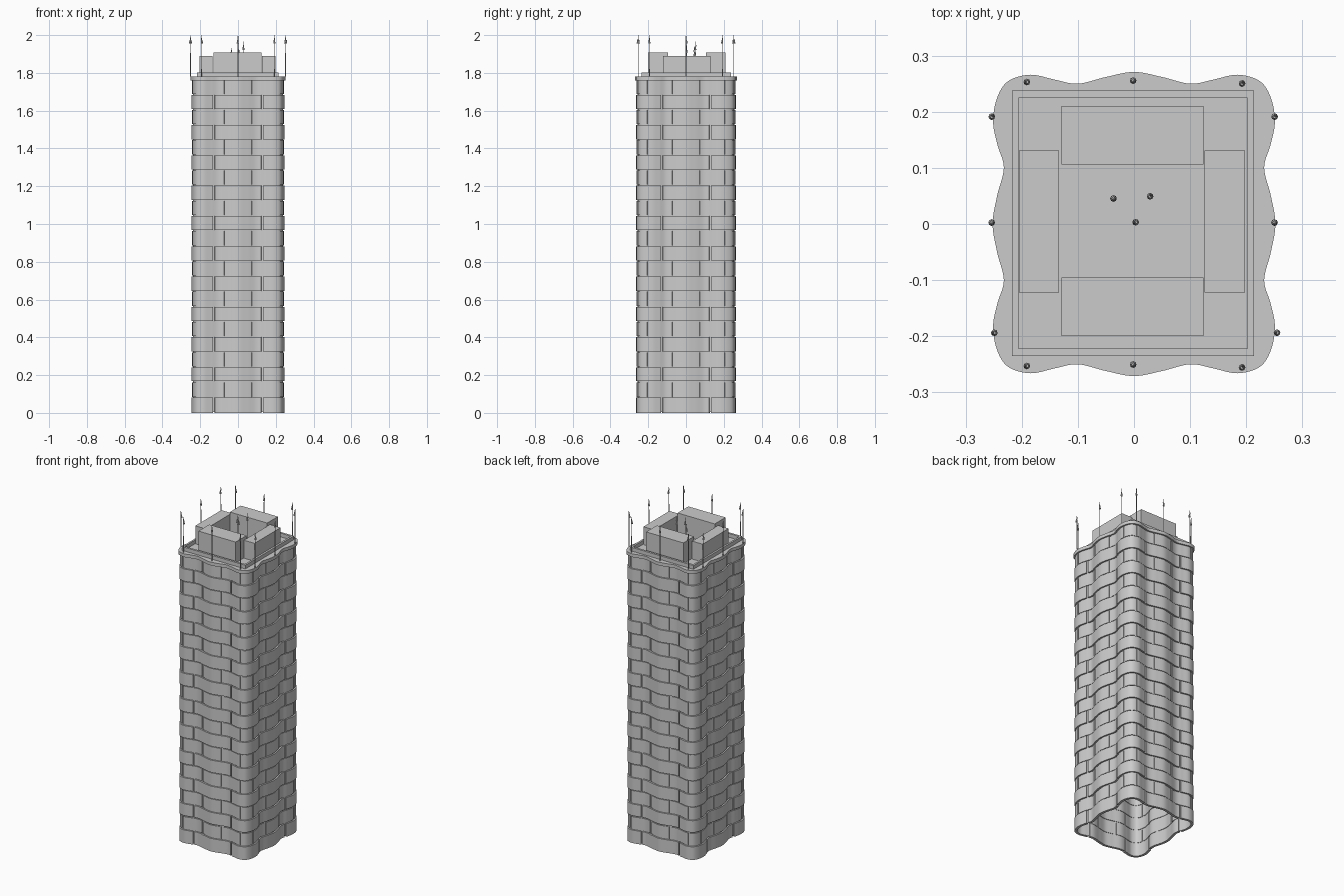
import bpy, bmesh, math
from mathutils import Vector

if "Cube" in bpy.data.objects:
    bpy.data.objects.remove(bpy.data.objects["Cube"])

SUB, ROWS, PITCH = 8, 22, 0.0802
ROOF = 1.78


def finish(bm, name, smooth=True):
    bmesh.ops.recalc_face_normals(bm, faces=bm.faces)
    me = bpy.data.meshes.new(name)
    bm.to_mesh(me)
    bm.free()
    ob = bpy.data.objects.new(name, me)
    bpy.context.collection.objects.link(ob)
    if smooth:
        bpy.ops.object.select_all(action='DESELECT')
        ob.select_set(True)
        bpy.context.view_layer.objects.active = ob
        bpy.ops.object.shade_smooth_by_angle(angle=math.radians(30))
    return ob


# Wavy plan outline: one quarter, mirrored and smoothed
Q = [(0, .271), (.05, .262), (.1, .25), (.14, .257), (.185, .266), (.225, .254),
     (.245, .222), (.251, .18), (.243, .14), (.232, .1), (.244, .05), (.252, 0)]
half = Q + [(x, -y) for x, y in Q[-2::-1]]
ctrl = [Vector(p) for p in half + [(-x, y) for x, y in half[-2:0:-1]]]
outline = []
n = len(ctrl)
for i in range(n):
    a, b, c, d = (ctrl[(i + k) % n] for k in (-1, 0, 1, 2))
    for s in range(SUB):
        t = s / SUB
        outline.append(0.5 * (2 * b + (c - a) * t + (2 * a - 5 * b + 4 * c - d) * t * t
                              + (3 * b - a - 3 * c + d) * t ** 3))
N = len(outline)
normals = []
for i in range(N):
    t = (outline[(i + 1) % N] - outline[i - 1]).normalized()
    normals.append(Vector((-t.y, t.x)))      # path runs clockwise


def ring(bm, off, z):
    return [bm.verts.new((*(p + m * off), z)) for p, m in zip(outline, normals)]


def is_joint(i, joints):
    p = (outline[i] + outline[(i + 1) % N]) / 2
    x, y = abs(p.x), abs(p.y)
    t = x if y - 0.02 > x else y
    return any(abs(t - j) < 0.0055 for j in joints)


def band(bm, outer, inner, z0, z1, joints=()):
    """Wavy wall band broken at the joints."""
    rings = [ring(bm, o, z) for o, z in
             ((outer, z0), (outer, z1), (inner, z1), (inner, z0))]
    solid = [not is_joint(i, joints) for i in range(N)]
    for i in range(N):
        if not solid[i]:
            continue
        j = (i + 1) % N
        for k in range(4):
            r, q = rings[k], rings[(k + 1) % 4]
            bm.faces.new((r[i], r[j], q[j], q[i]))
        if not solid[i - 1]:
            bm.faces.new([r[i] for r in rings])
        if not solid[j]:
            bm.faces.new([r[j] for r in rings])
    bmesh.ops.delete(bm, geom=[v for v in bm.verts if not v.link_faces], context='VERTS')


# Staggered facade panels
bm = bmesh.new()
for r in range(ROWS):
    odd = r % 2
    gap = 0.005 if r != 2 else 0.008
    band(bm, -0.005 - 0.004 * odd, -0.02, r * PITCH + (gap if r else 0), (r + 1) * PITCH,
         (0.07, 0.2) if odd else (0.125,))
finish(bm, "facade_panels")

# Thin recessed wall behind the panels
bm = bmesh.new()
band(bm, -0.014, -0.017, 0.004, 1.765)
finish(bm, "core_wall")

# Roof slab
bm = bmesh.new()
lo, hi = ring(bm, 0, 1.76), ring(bm, 0, ROOF)
bm.faces.new(lo)
bm.faces.new(hi)
for i in range(N):
    j = (i + 1) % N
    bm.faces.new((lo[i], lo[j], hi[j], hi[i]))
finish(bm, "roof_slab")


def box(name, x0, x1, y0, y1, z0, z1):
    bm = bmesh.new()
    bmesh.ops.create_cube(bm, size=1)
    for v in bm.verts:
        v.co = ((x0, x1)[v.co.x > 0], (y0, y1)[v.co.y > 0], (z0, z1)[v.co.z > 0])
    return finish(bm, name, False)


# Low rectangular parapet
for name, *b in (("parapet_front", -.217, .214, -.235, -.222),
                 ("parapet_back", -.217, .214, .225, .238),
                 ("parapet_left", -.217, -.206, -.222, .225),
                 ("parapet_right", .202, .214, -.222, .225)):
    box(name, *b, ROOF, 1.803)

# Rooftop plant blocks around an open court
box("plant_block_front", -.129, .124, -.2, -.095, ROOF, 1.908)
box("plant_block_back", -.129, .124, .106, .21, ROOF, 1.908)
box("plant_block_left", -.205, -.134, -.122, .131, ROOF, 1.89)
box("plant_block_right", .126, .198, -.122, .131, ROOF, 1.89)


# Flagpoles with furled flags
def flagpole(k, x, y, top):
    bm = bmesh.new()

    def cone(r1, r2, z0, z1, dx=0, dy=0):
        g = bmesh.ops.create_cone(bm, segments=8, radius1=r1, radius2=r2,
                                  depth=z1 - z0, cap_ends=True)
        bmesh.ops.translate(bm, verts=g['verts'], vec=(x + dx, y + dy, (z0 + z1) / 2))

    cone(.0022, .0016, ROOF, top - .004)
    a = k * 2.1
    dx, dy = .003 * math.cos(a), .003 * math.sin(a)
    cone(.006, .003, top - .045, top - .025, dx, dy)
    cone(.003, .0005, top - .025, top, 0, 0)
    finish(bm, f"flagpole_{k}")


spots = [(x, y, 2.0) for y in (-.253, .253) for x in (-.194, 0, .194)]
spots += [(x, y, 2.0) for x in (-.252, .252) for y in (-.194, 0, .194)]
spots += [(0, .003, 1.95), (-.035, .043, 1.935), (.03, .052, 1.965)]
for k, s in enumerate(spots):
    flagpole(k, *s)
